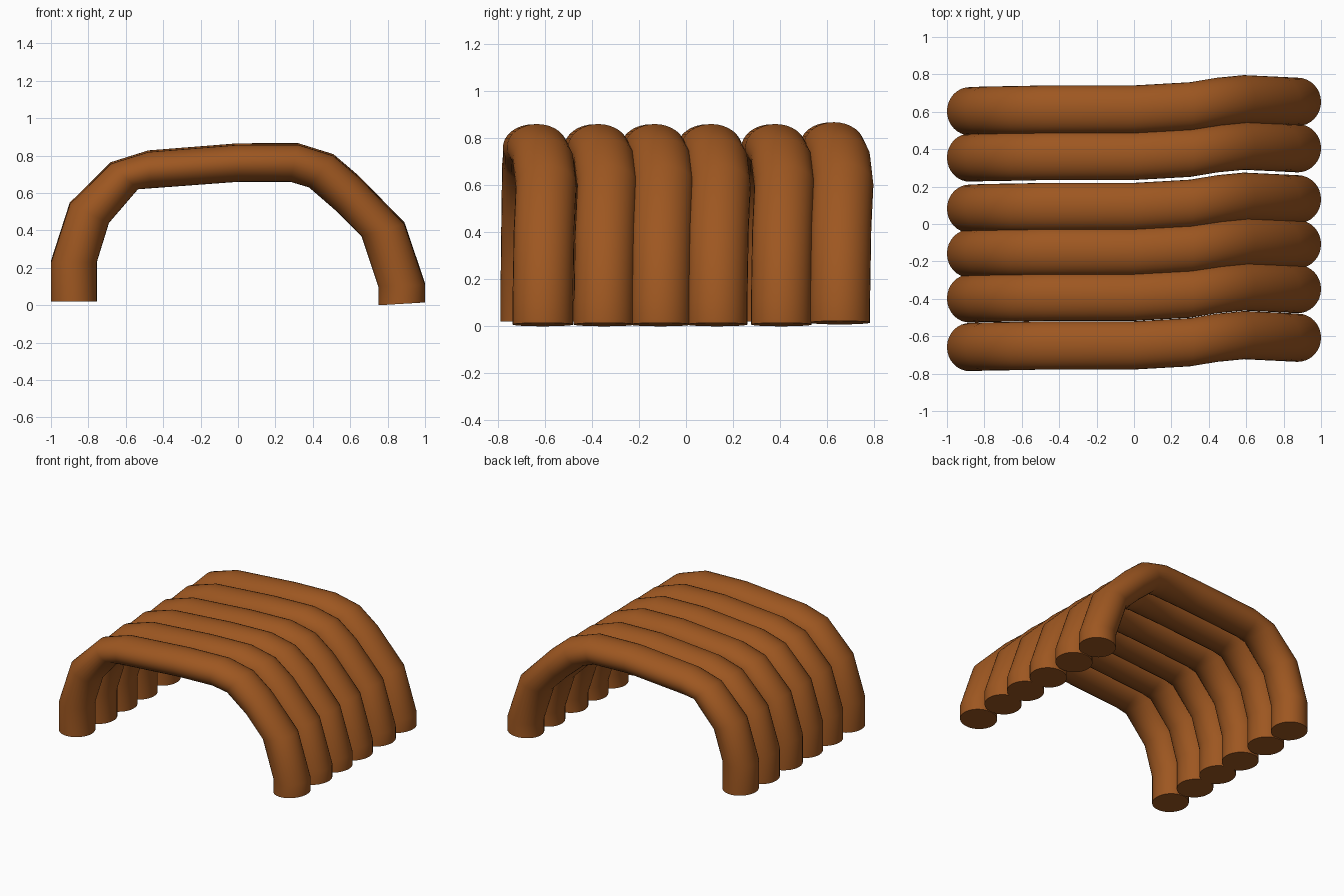
import bpy, bmesh, math
from mathutils import Vector

if "Cube" in bpy.data.objects:
    bpy.data.objects.remove(bpy.data.objects["Cube"])

SIDES = 32
HALF_WIDTH = 0.129

# Arch sections: outer x, outer z, inner x, inner z, sideways drift
SECTIONS = [
    (-1.00, 0.02, -0.755, 0.02, 0.0),
    (-1.00, 0.23, -0.755, 0.23, 0.0),
    (-0.90, 0.54, -0.69, 0.44, 0.003),
    (-0.68, 0.757, -0.535, 0.62, 0.006),
    (-0.48, 0.82, -0.47, 0.625, 0.009),
    (0.00, 0.858, 0.00, 0.66, 0.009),
    (0.32, 0.859, 0.28, 0.66, 0.026),
    (0.51, 0.80, 0.38, 0.63, 0.05),
    (0.645, 0.685, 0.53, 0.50, 0.064),
    (0.89, 0.435, 0.66, 0.37, 0.055),
    (1.00, 0.11, 0.75, 0.10, 0.05),
    (1.00, 0.015, 0.75, 0.0, 0.05),
]

brown = bpy.data.materials.new("brown")
brown.diffuse_color = (0.34, 0.095, 0.015, 1)
brown.use_nodes = True
brown.node_tree.nodes["Principled BSDF"].inputs["Base Color"].default_value = brown.diffuse_color


def arched_tube(name, y, lift):
    bm = bmesh.new()
    rings = []
    for ox, oz, ix, iz, drift in SECTIONS:
        outer, inner = Vector((ox, y + drift, oz + lift)), Vector((ix, y + drift, iz + lift))
        mid, half = (outer + inner) / 2, (outer - inner) / 2
        ring = []
        for i in range(SIDES):
            a = 2 * math.pi * i / SIDES
            ring.append(bm.verts.new(mid + half * math.cos(a)
                                     + Vector((0, HALF_WIDTH * math.sin(a), 0))))
        rings.append(ring)
    for r, s in zip(rings, rings[1:]):
        for i in range(SIDES):
            j = (i + 1) % SIDES
            bm.faces.new((r[i], r[j], s[j], s[i]))
    # Closed flat ends
    bm.faces.new(rings[0])
    bm.faces.new(rings[-1])
    bmesh.ops.recalc_face_normals(bm, faces=bm.faces)
    mesh = bpy.data.meshes.new(name)
    bm.to_mesh(mesh)
    bm.free()
    mesh.materials.append(brown)
    obj = bpy.data.objects.new(name, mesh)
    bpy.context.collection.objects.link(obj)
    bpy.ops.object.select_all(action='DESELECT')
    obj.select_set(True)
    bpy.context.view_layer.objects.active = obj
    bpy.ops.object.shade_smooth_by_angle(angle=math.radians(50))


# Six arches side by side, the rear one slightly raised
for n, y in enumerate((-0.658, -0.398, -0.158, 0.082, 0.355, 0.603)):
    arched_tube(f"arch_tube_{n + 1}", y, 0.008 if n == 5 else 0.0)
